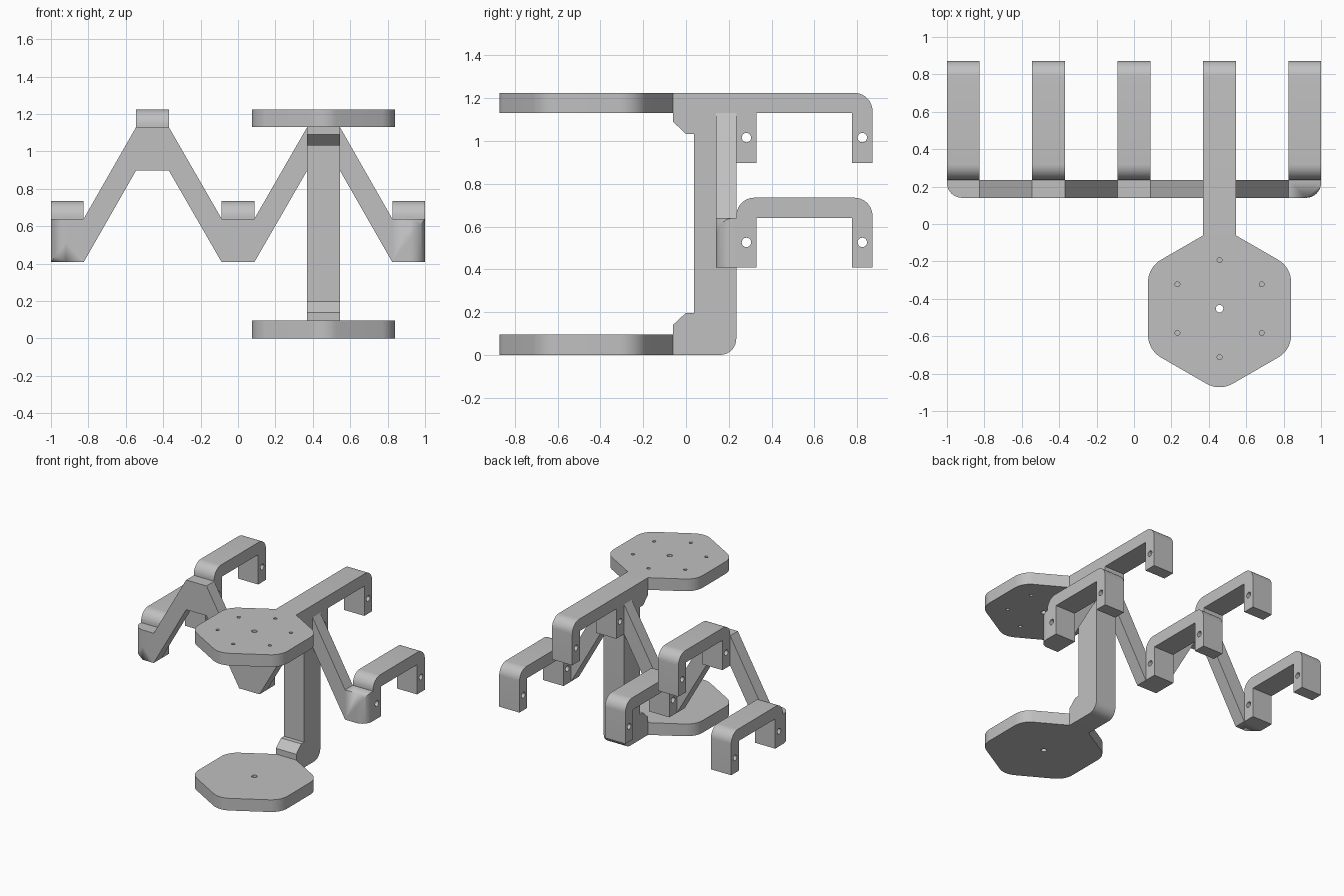
import bpy, bmesh, math
from mathutils import Matrix, Vector

if "Cube" in bpy.data.objects:
    bpy.data.objects.remove(bpy.data.objects["Cube"], do_unlink=True)

grey = bpy.data.materials.new("matte_grey")
grey.use_nodes = True
COLOUR = (0.53, 0.53, 0.53, 1)
grey.diffuse_color = COLOUR
grey.node_tree.nodes["Principled BSDF"].inputs["Base Color"].default_value = COLOUR

W = 0.175            # strap width
T = 0.095            # strap thickness
PEAK = 0.49          # height step from low hooks to high hooks
ARM_X = 0.4575       # centre of the post and plates
BACK, REAR = 0.235, 0.872

# Local drawing plane -> world axes
SIDE = Matrix(((0, 0, 1, 0), (1, 0, 0, 0), (0, 1, 0, 0), (0, 0, 0, 1)))
FRONT = Matrix(((1, 0, 0, 0), (0, 0, -1, 0), (0, 1, 0, 0), (0, 0, 0, 1)))
FLAT = Matrix.Identity(4)


def outline(corners, steps=10):
    """Closed outline from (u, v[, radius]) corners, rounded where a radius is given."""
    pts = []
    for i, c in enumerate(corners):
        p = Vector(c[:2])
        if len(c) < 3:
            pts.append(p)
            continue
        a = (Vector(corners[i - 1][:2]) - p).normalized()
        b = (Vector(corners[(i + 1) % len(corners)][:2]) - p).normalized()
        half = a.angle(b) / 2
        centre = p + (a + b).normalized() * c[2] / math.sin(half)
        start = p + a * c[2] / math.tan(half) - centre
        end = p + b * c[2] / math.tan(half) - centre
        sweep = math.pi - 2 * half
        for k in range(steps + 1):
            t = k / steps
            pts.append(centre + (start * math.sin((1 - t) * sweep)
                                 + end * math.sin(t * sweep)) / math.sin(sweep))
    return pts


def circle(u, v, r, n=24):
    return [Vector((u + r * math.cos(2 * math.pi * k / n),
                    v + r * math.sin(2 * math.pi * k / n))) for k in range(n)]


def slab(name, loops, depth, frame, offset, bevel_if=None):
    """Fill an outline with holes, give it depth and place it in the world."""
    curve = bpy.data.curves.new(name, 'CURVE')
    curve.dimensions = '2D'
    curve.fill_mode = 'BOTH'
    curve.extrude = depth / 2
    for pts in loops:
        s = curve.splines.new('POLY')
        s.points.add(len(pts) - 1)
        for q, p in zip(s.points, pts):
            q.co = (p.x, p.y, 0, 1)
        s.use_cyclic_u = True
    tmp = bpy.data.objects.new(name + "_curve", curve)
    bpy.context.collection.objects.link(tmp)
    bpy.context.view_layer.update()
    mesh = bpy.data.meshes.new_from_object(
        tmp.evaluated_get(bpy.context.evaluated_depsgraph_get()))
    bpy.data.objects.remove(tmp)
    bpy.data.curves.remove(curve)
    mesh.transform(Matrix.Translation(offset) @ frame)
    bm = bmesh.new()
    bm.from_mesh(mesh)
    bmesh.ops.remove_doubles(bm, verts=bm.verts, dist=1e-5)
    if bevel_if:
        edges = [e for e in bm.edges if all(bevel_if(v.co) for v in e.verts)]
        bmesh.ops.bevel(bm, geom=edges, offset=0.08, segments=10, profile=0.5,
                        affect='EDGES')
    bmesh.ops.recalc_face_normals(bm, faces=bm.faces)
    bm.to_mesh(mesh)
    bm.free()
    mesh.name = name
    mesh.materials.clear()
    mesh.materials.append(grey)
    obj = bpy.data.objects.new(name, mesh)
    bpy.context.collection.objects.link(obj)
    bpy.ops.object.select_all(action='DESELECT')
    obj.select_set(True)
    bpy.context.view_layer.objects.active = obj
    bpy.ops.object.shade_smooth_by_angle(angle=math.radians(25))
    return obj


def pin_holes(foot):
    return [circle(y, foot + 0.118, 0.022) for y in (BACK + T / 2, REAR - T / 2)]


# Zigzag backbone with rounded outer front corners
low, high = 0.64, 0.64 + PEAK
top = []
for x, z in ((-0.9125, low), (-ARM_X, high), (0, low), (ARM_X, high), (0.9125, low)):
    top += [Vector((x - W / 2, z)), Vector((x + W / 2, z))]
under = [p - Vector((0, 0.232)) for p in reversed(top)]
slab("zigzag_backbone", [top + under], T, FRONT, (0, BACK - T / 2, 0),
     lambda co: abs(co.x) > 0.999 and co.y < BACK - T + 0.001)

# Free-standing hooks
foot = 0.408
for name, x, z in (("right_hook", -0.9125, foot), ("upper_right_hook", -ARM_X, foot + PEAK),
                   ("middle_hook", 0, foot), ("left_hook", 0.9125, foot)):
    crown = z + 0.327
    shape = [(BACK, z), (BACK + T, z), (BACK + T, crown - T), (REAR - T, crown - T),
             (REAR - T, z), (REAR, z), (REAR, crown, 0.085), (BACK, crown, 0.085)]
    slab(name, [outline(shape)] + pin_holes(z), W, SIDE, (x, 0, 0))

# Post with both plate arms and the fourth hook in one bracket
z = foot + PEAK
crown = z + 0.327
neck = -0.061
shape = [(neck, 0), (BACK, 0, 0.075), (BACK, z), (BACK + T, z), (BACK + T, crown - T),
         (REAR - T, crown - T), (REAR - T, z), (REAR, z), (REAR, crown, 0.085),
         (neck, crown), (neck, 1.09), (0, 1.033), (0.037, 1.033),
         (0.037, 0.197), (0, 0.197), (neck, 0.14)]
slab("post_bracket", [outline(shape)] + pin_holes(z), W, SIDE, (ARM_X, 0, 0))

# Hexagonal plates, rear corner cut off where the arm joins
R, CY = 0.442, -0.4525
hexagon = [(W / 2, neck - CY), (-W / 2, neck - CY)]
for k in range(1, 6):
    a = math.radians(90 + 60 * k)
    hexagon.append((R * math.cos(a), R * math.sin(a), 0.14))
plate = [outline(hexagon), circle(0, 0, 0.02)]
ring = [circle(0.26 * math.cos(a), 0.26 * math.sin(a), 0.013)
        for a in (math.radians(90 + 60 * k) for k in range(6))]
slab("lower_plate", plate, T, FLAT, (ARM_X, CY, T / 2))
slab("upper_plate", plate + ring, T, FLAT, (ARM_X, CY, crown - T / 2))
